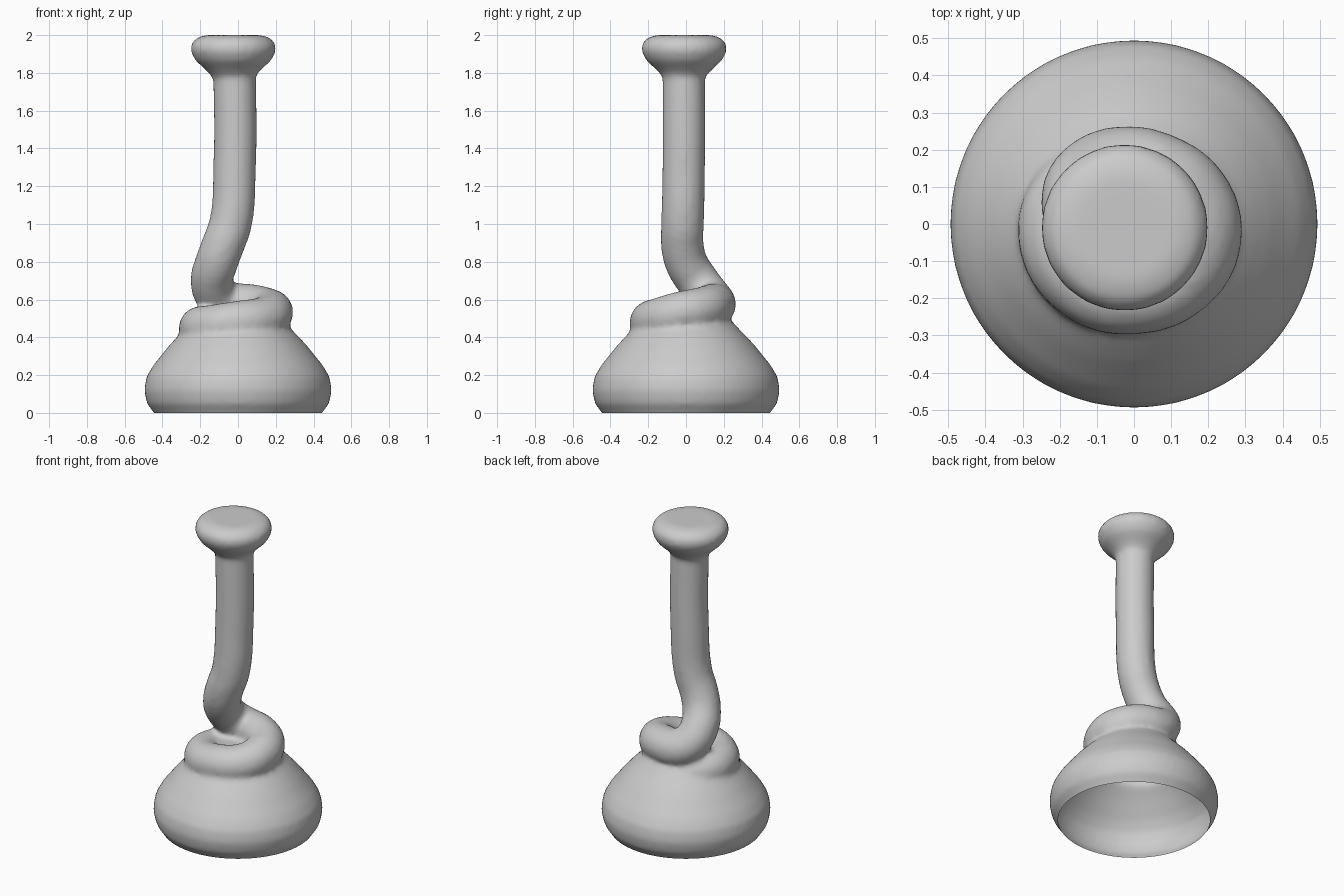
import bpy, bmesh, math

old = bpy.data.objects.get("Cube")
if old:
    bpy.data.objects.remove(old, do_unlink=True)

clay = bpy.data.materials.new("pale_grey")
clay.use_nodes = True
GREY = (0.6, 0.6, 0.6, 1)
clay.diffuse_color = GREY
clay.node_tree.nodes["Principled BSDF"].inputs["Base Color"].default_value = GREY


def lathe(name, profile, centre, sides=64):
    """Closed solid of revolution from (radius, z) pairs, bottom to top."""
    bm = bmesh.new()
    rings = []
    for r, z in profile:
        angles = [2 * math.pi * i / sides for i in range(sides)]
        rings.append([bm.verts.new((centre[0] + r * math.cos(a),
                                    centre[1] + r * math.sin(a), z)) for a in angles])
    for low, high in zip(rings, rings[1:]):
        for i in range(sides):
            j = (i + 1) % sides
            bm.faces.new((low[i], low[j], high[j], high[i]))
    bm.faces.new(rings[0][::-1])
    bm.faces.new(rings[-1])
    mesh = bpy.data.meshes.new(name)
    bm.to_mesh(mesh)
    bm.free()
    obj = bpy.data.objects.new(name, mesh)
    bpy.context.collection.objects.link(obj)
    return obj


def tube(name, path, radius):
    """Round capped tube along a smooth path."""
    curve = bpy.data.curves.new(name, "CURVE")
    curve.dimensions = "3D"
    curve.bevel_depth = radius
    curve.bevel_resolution = 6
    curve.use_fill_caps = True
    spline = curve.splines.new("BEZIER")
    spline.bezier_points.add(len(path) - 1)
    for point, co in zip(spline.bezier_points, path):
        point.co = co
        point.handle_left_type = point.handle_right_type = "AUTO"
    obj = bpy.data.objects.new(name, curve)
    bpy.context.collection.objects.link(obj)
    return obj


def select(objects):
    bpy.ops.object.select_all(action="DESELECT")
    for obj in objects:
        obj.select_set(True)
    bpy.context.view_layer.objects.active = objects[0]


# Bell-shaped base, running below the floor so it can be cut open
base = lathe("coiled_stand", [
    (0.40, -0.08), (0.445, 0), (0.482, 0.05), (0.497, 0.12), (0.485, 0.19),
    (0.45, 0.25), (0.41, 0.3), (0.37, 0.35), (0.325, 0.4), (0.285, 0.44),
    (0.23, 0.5), (0.15, 0.54)], (0, 0))

# Flat-topped knob
knob = lathe("knob", [
    (0.1, 1.74), (0.112, 1.78), (0.15, 1.82), (0.2, 1.865), (0.226, 1.915),
    (0.222, 1.955), (0.195, 1.985), (0.15, 2.0)], (-0.025, -0.01))

# Upright neck that bends backwards and coils round the top of the base
neck = tube("neck", [
    (-0.018, -0.012, 1.88), (-0.018, -0.012, 1.3), (-0.04, -0.018, 1.0),
    (-0.075, -0.02, 0.9), (-0.112, 0, 0.8), (-0.138, 0.06, 0.7),
    (-0.11, 0.12, 0.62), (-0.04, 0.15, 0.58), (0.06, 0.135, 0.57),
    (0.15, 0.07, 0.55), (0.178, -0.03, 0.53), (0.13, -0.13, 0.5),
    (0, -0.185, 0.48), (-0.13, -0.15, 0.46), (-0.2, -0.03, 0.45),
    (-0.16, 0.08, 0.44), (-0.05, 0.13, 0.42)], 0.114)
select([neck])
bpy.ops.object.convert(target="MESH")

# Fuse the parts into one soft skin
select([base, knob, bpy.context.view_layer.objects.active])
bpy.ops.object.join()
remesh = base.modifiers.new("fuse", "REMESH")
remesh.mode = "VOXEL"
remesh.voxel_size = 0.016
soften = base.modifiers.new("soften", "SMOOTH")
soften.factor = 0.5
soften.iterations = 8
for name in ("fuse", "soften"):
    bpy.ops.object.modifier_apply(modifier=name)

# Cut the underside open at floor level
bm = bmesh.new()
bm.from_mesh(base.data)
bmesh.ops.bisect_plane(bm, geom=bm.verts[:] + bm.edges[:] + bm.faces[:],
                       plane_co=(0, 0, 0), plane_no=(0, 0, 1), clear_inner=True)
bm.to_mesh(base.data)
bm.free()

base.data.materials.clear()
base.data.materials.append(clay)
bpy.ops.object.shade_smooth()
